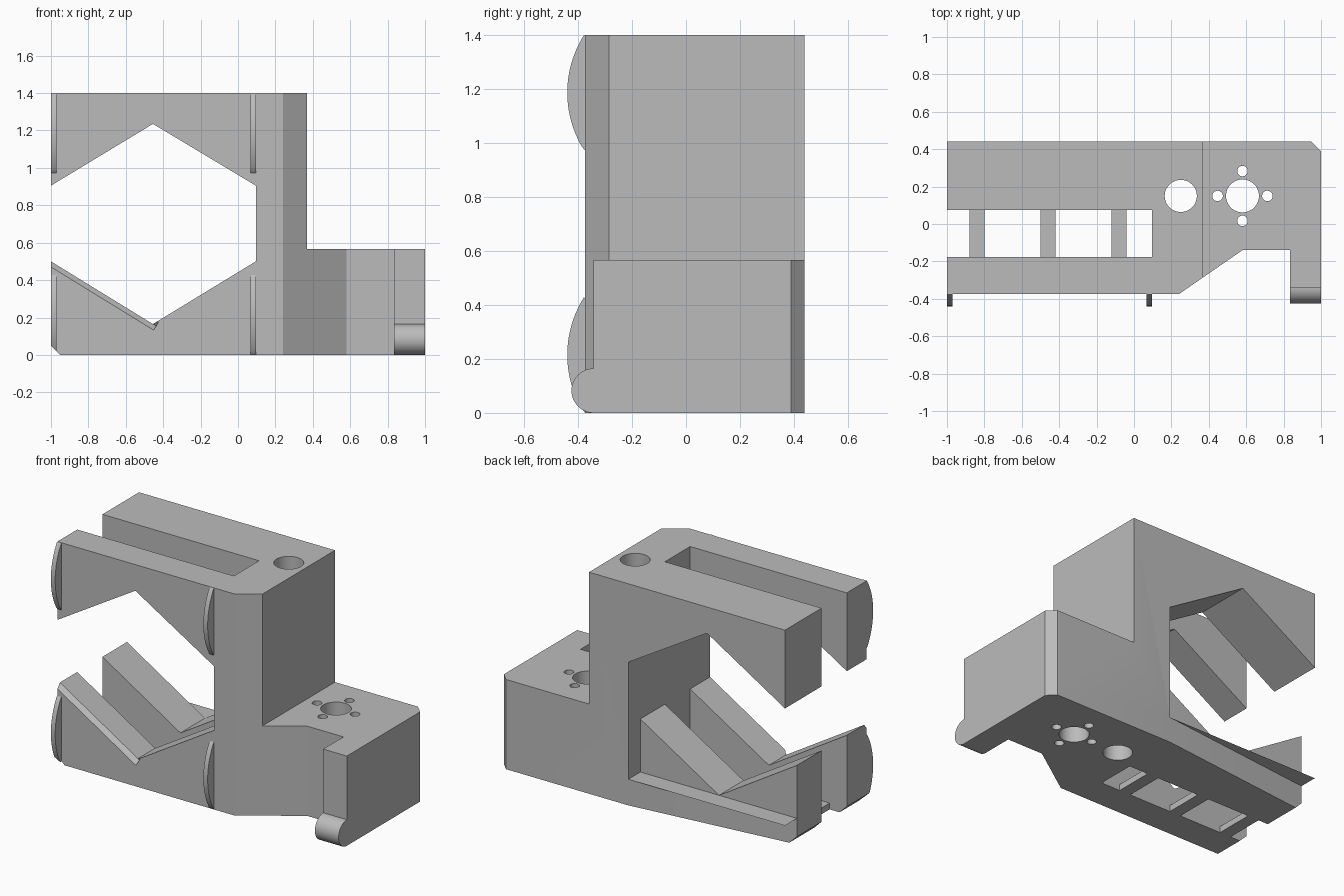
import bpy
import bmesh
import math
from mathutils import Matrix, Vector

if "Cube" in bpy.data.objects:
    bpy.data.objects.remove(bpy.data.objects["Cube"], do_unlink=True)

GREY = (0.5, 0.5, 0.5, 1)
grey = bpy.data.materials.new("plain grey")
grey.use_nodes = True
grey.diffuse_color = GREY
grey.node_tree.nodes["Principled BSDF"].inputs["Base Color"].default_value = GREY


def prism(name, points, low, high, axis="z"):
    """Extrude a flat outline from low to high along the given axis."""
    place = {"x": lambda a, b: (low, a, b), "y": lambda a, b: (a, low, b),
             "z": lambda a, b: (a, b, low)}[axis]
    move = Vector([(high - low) * (axis == k) for k in "xyz"])
    bm = bmesh.new()
    face = bm.faces.new([bm.verts.new(place(a, b)) for a, b in points])
    new = bmesh.ops.extrude_face_region(bm, geom=[face])["geom"]
    bmesh.ops.translate(bm, vec=move,
                        verts=[v for v in new if isinstance(v, bmesh.types.BMVert)])
    bmesh.ops.recalc_face_normals(bm, faces=bm.faces)
    mesh = bpy.data.meshes.new(name)
    bm.to_mesh(mesh)
    bm.free()
    mesh.materials.append(grey)
    obj = bpy.data.objects.new(name, mesh)
    bpy.context.collection.objects.link(obj)
    return obj


def rect(a0, a1, b0, b1):
    return [(a0, b0), (a1, b0), (a1, b1), (a0, b1)]


def arc(a, b, radius, start=0.0, end=2 * math.pi, steps=48):
    return [(a + radius * math.cos(start + (end - start) * i / steps),
             b + radius * math.sin(start + (end - start) * i / steps))
            for i in range(steps)]


def cut(obj, cutter):
    """Subtract the cutter, then remove it."""
    mod = obj.modifiers.new("cut", "BOOLEAN")
    mod.operation, mod.solver, mod.object = "DIFFERENCE", "EXACT", cutter
    bpy.context.view_layer.objects.active = obj
    bpy.ops.object.modifier_apply(modifier=mod.name)
    bpy.data.objects.remove(cutter, do_unlink=True)


# Main block: plan outline, then the step down to the low mount
FRONT, BACK, WALL = -0.375, 0.44, 0.095
outline = [(-1, FRONT), (0.24, FRONT), (0.58, -0.14), (0.835, -0.14), (0.835, -0.342),
           (1, -0.342), (1, 0.39), (0.95, BACK), (-1, BACK)]
body = prism("clamp_body", outline, 0, 1.4)
cut(body, prism("step", rect(0.37, 2, 0.567, 2), -1, 1, "y"))

# Hexagonal opening, open on the right-hand side
V_LOW = 0.165
hexagon = [(-1, 0.5), (-0.455, V_LOW), (WALL, 0.5), (WALL, 0.905), (-0.455, 1.235),
           (-1, 0.905), (-1.2, 0.905), (-1.2, 0.5)]
cut(body, prism("hexagon", hexagon, -1, 1, "y"))

# Lengthwise slot that splits the jaws into arms
cut(body, prism("slot", rect(-1.2, WALL, -0.177, 0.075), -1, 2))

# Thinned rear arm of the lower jaw with a tapering ledge
cut(body, prism("ledge", rect(-1.2, WALL, V_LOW, 0.7), 0.32, 1, "y"))
cut(body, prism("taper", [(WALL, BACK), (-1, 0.32), (-1.2, 0.3), (-1.2, 0.7), (WALL, 0.7)],
                -0.1, V_LOW))

# Bevel along the front edge of the outer lower slope
bevel = prism("bevel", rect(-0.018, 0.018, -0.018, 0.018), -0.32, 0.34, "x")
tilt = math.atan2(0.5 - V_LOW, 0.545)
bevel.matrix_world = (Matrix.Translation((-0.7275, FRONT, 0.3325))
                      @ Matrix.Rotation(tilt, 4, "Y") @ Matrix.Rotation(math.pi / 4, 4, "X"))
bpy.context.view_layer.update()
cut(body, bevel)

# Shaft holes and the ring of four screw holes
holes = [(0.25, 0.15, 0.086), (0.58, 0.15, 0.088)]
holes += [(0.58 + dx, 0.15 + dy, 0.028)
          for dx, dy in ((0.133, 0), (-0.133, 0), (0, 0.133), (0, -0.133))]
for x, y, r in holes:
    cut(body, prism("hole", arc(x, y, r), -1, 2))

parts = [body]

# Curved ribs on the front of the arms
for level, z in (("lower", 0.215), ("upper", 1.187)):
    for side, x in (("right", -1), ("left", 0.066)):
        half = math.asin(0.213 / 0.398)
        shape = arc(-0.042, z, 0.398, math.pi - half, math.pi + half, 32)
        shape += [(FRONT, z - 0.213), (FRONT + 0.02, z - 0.2), (FRONT + 0.02, z + 0.2)]
        parts.append(prism(f"{level}_{side}_rib", shape, x, x + 0.03, "x"))

# Corner chamfer under the open end
for obj in (body, parts[1]):
    cut(obj, prism("corner", [(-1.1, -0.1), (-0.85, -0.1), (-1.1, 0.15)], -1, 1, "y"))

# Thin cross bars in the floor of the slot
for i, x in enumerate((-0.88, -0.5, -0.12)):
    parts.append(prism(f"cross_bar_{i + 1}", rect(x, x + 0.08, -0.177, 0.075), 0, 0.04))

# Rounded foot at the end of the low mount
parts.append(prism("rounded_foot", arc(-0.342, 0.0825, 0.0825), 0.835, 1, "x"))

bpy.ops.object.select_all(action="DESELECT")
for obj in parts:
    obj.select_set(True)
bpy.context.view_layer.objects.active = body
bpy.ops.object.shade_smooth_by_angle(angle=math.radians(25))
